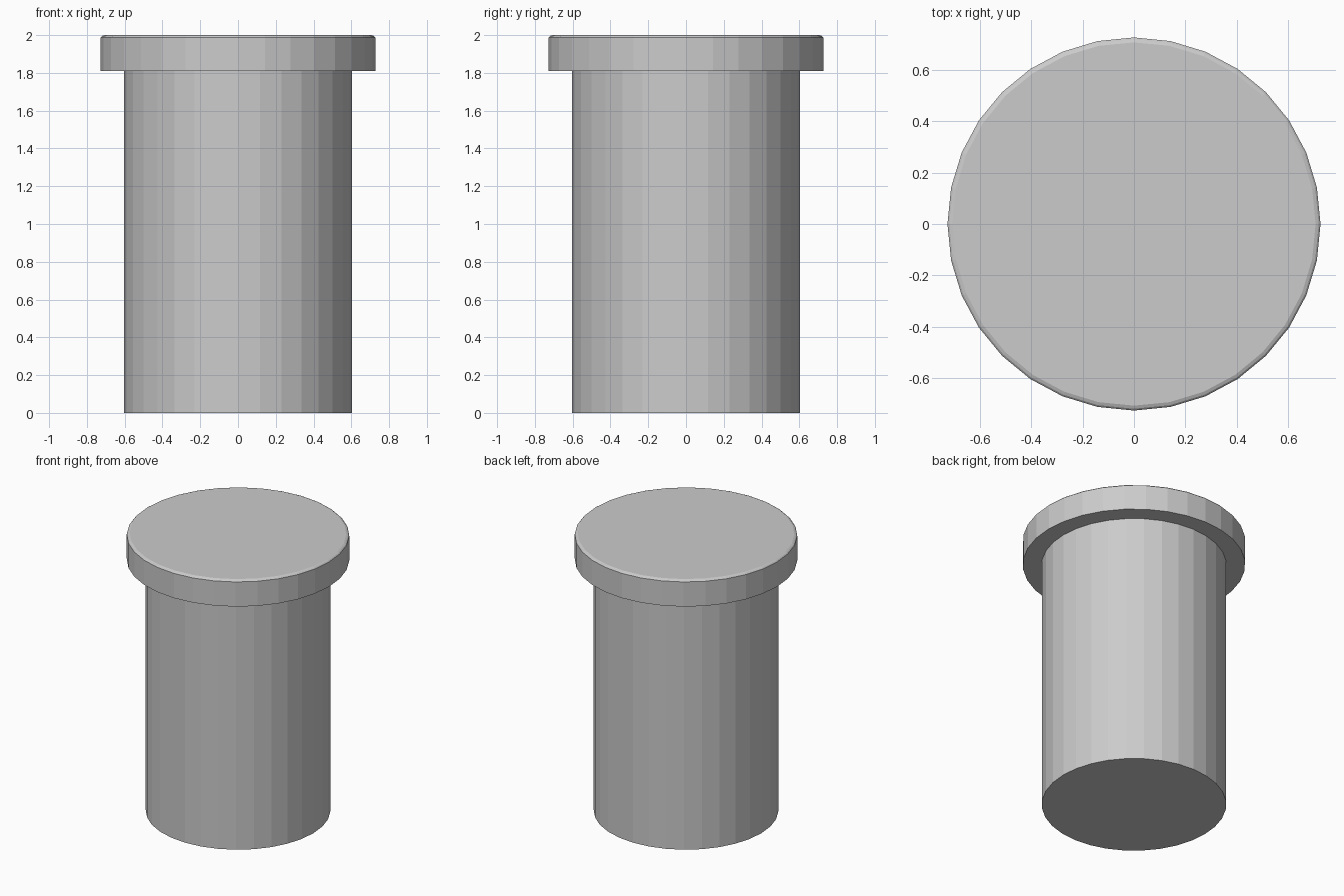
import bpy, bmesh, math

if "Cube" in bpy.data.objects:
    bpy.data.objects.remove(bpy.data.objects["Cube"])

SIDES = 32


def lathe(name, profile):
    """Spin a (radius, z) profile into a closed faceted solid."""
    bm = bmesh.new()
    rings = []
    for r, z in profile:
        rings.append([bm.verts.new((r * math.cos(2 * math.pi * i / SIDES),
                                    r * math.sin(2 * math.pi * i / SIDES), z))
                      for i in range(SIDES)])
    for lo, hi in zip(rings, rings[1:]):
        for i in range(SIDES):
            j = (i + 1) % SIDES
            bm.faces.new((lo[i], lo[j], hi[j], hi[i]))
    bm.faces.new(rings[0][::-1])
    bm.faces.new(rings[-1])
    mesh = bpy.data.meshes.new(name)
    bm.to_mesh(mesh)
    bm.free()
    obj = bpy.data.objects.new(name, mesh)
    bpy.context.collection.objects.link(obj)
    return obj


# One solid: plain shaft, wider flange and a small softened top edge
lathe("flanged_pin", [
    (0.603, 0.0), (0.603, 1.81),
    (0.727, 1.81), (0.727, 1.988),
    (0.72, 1.995), (0.708, 2.0),
])
